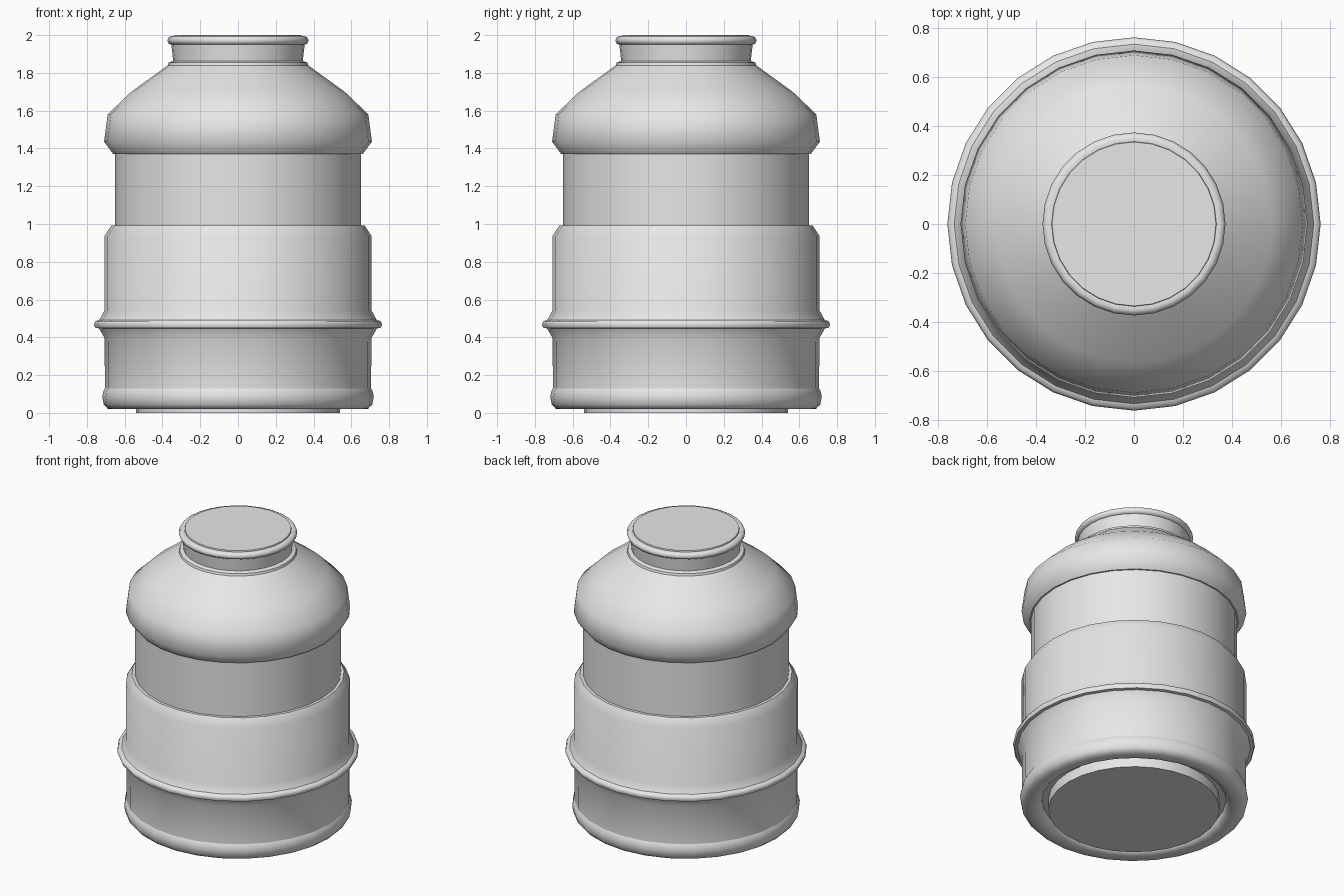
import bpy, bmesh, math

if "Cube" in bpy.data.objects:
    bpy.data.objects.remove(bpy.data.objects["Cube"])

SIDES = 28

grey = bpy.data.materials.new("light grey")
grey.diffuse_color = (0.8, 0.8, 0.8, 1)
grey.use_nodes = True
grey.node_tree.nodes["Principled BSDF"].inputs["Base Color"].default_value = grey.diffuse_color


def lathe(name, profile):
    """Revolve (radius, height) points, listed so the surface faces outward."""
    bm = bmesh.new()
    rings = []
    for r, z in profile:
        rings.append([bm.verts.new((r * math.cos(math.tau * i / SIDES),
                                    r * math.sin(math.tau * i / SIDES), z))
                      for i in range(SIDES)])
    for low, high in zip(rings, rings[1:]):
        for i in range(SIDES):
            j = (i + 1) % SIDES
            bm.faces.new((low[i], low[j], high[j], high[i])).smooth = True
    # Close the points that meet on the axis
    bmesh.ops.remove_doubles(bm, verts=bm.verts[:], dist=1e-5)
    mesh = bpy.data.meshes.new(name)
    bm.to_mesh(mesh)
    bm.free()
    mesh.set_sharp_from_angle(angle=math.radians(55))
    mesh.materials.append(grey)
    obj = bpy.data.objects.new(name, mesh)
    bpy.context.collection.objects.link(obj)
    return obj


# Flat foot and the groove around it
lathe("foot", [(0, 0), (0.54, 0), (0.54, 0.07), (0.58, 0.07)])

# Rounded base roll
lathe("base_roll", [(0.58, 0.07), (0.585, 0.045), (0.605, 0.025), (0.64, 0.02),
                    (0.69, 0.022), (0.711, 0.045), (0.719, 0.085), (0.713, 0.115),
                    (0.705, 0.13)])

# Lower wall flaring out to the hoop
lathe("lower_wall", [(0.705, 0.13), (0.706, 0.395), (0.735, 0.447)])

# Raised hoop
lathe("hoop", [(0.735, 0.447), (0.755, 0.45), (0.763, 0.468), (0.755, 0.486),
               (0.735, 0.491)])

# Main wall with a sloped shoulder at the top
lathe("main_wall", [(0.735, 0.491), (0.708, 0.54), (0.708, 0.935), (0.67, 0.993)])

# Recessed waist with its two narrow ledges
lathe("waist", [(0.67, 0.993), (0.65, 0.993), (0.65, 1.37), (0.66, 1.37)])

# Domed shoulder
lathe("shoulder", [(0.66, 1.37), (0.709, 1.435), (0.69, 1.58), (0.565, 1.70),
                   (0.372, 1.84)])

# Collar at the foot of the neck, and the neck
lathe("collar", [(0.372, 1.84), (0.368, 1.855), (0.343, 1.863)])
lathe("neck", [(0.343, 1.863), (0.353, 1.95)])

# Rolled lip and flat lid
lathe("lip", [(0.353, 1.95), (0.367, 1.955), (0.374, 1.972), (0.367, 1.988),
              (0.352, 1.994), (0.337, 1.992)])
lathe("lid", [(0.337, 1.992), (0.335, 2.0), (0, 2.0)])
